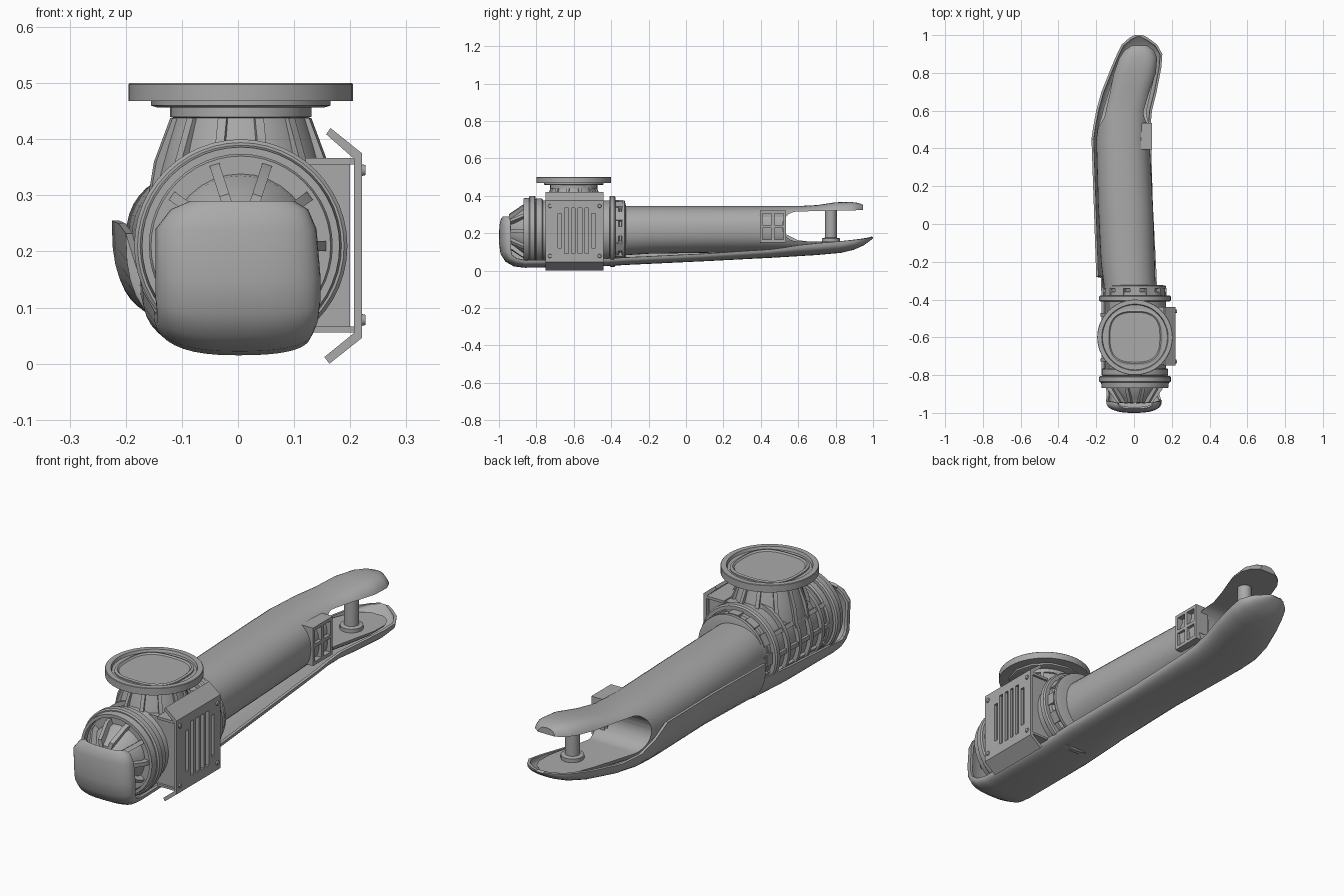
import bpy, bmesh, math
from mathutils import Matrix, Vector

if "Cube" in bpy.data.objects:
    bpy.data.objects.remove(bpy.data.objects["Cube"])

grey = bpy.data.materials.new("mid_grey")
grey.diffuse_color = (0.4, 0.4, 0.4, 1)
grey.use_nodes = True
grey.node_tree.nodes["Principled BSDF"].inputs["Base Color"].default_value = grey.diffuse_color
CX, CY, CZ = 0.005, -0.6, 0.21      # joint head centre


def finish(bm, name, angle=35, recalc=True):
    if recalc:
        bmesh.ops.recalc_face_normals(bm, faces=bm.faces)
    me = bpy.data.meshes.new(name)
    bm.to_mesh(me)
    bm.free()
    me.materials.append(grey)
    ob = bpy.data.objects.new(name, me)
    bpy.context.collection.objects.link(ob)
    activate(ob)
    bpy.ops.object.shade_smooth_by_angle(angle=math.radians(angle))
    return ob


def activate(ob):
    bpy.ops.object.select_all(action='DESELECT')
    ob.select_set(True)
    bpy.context.view_layer.objects.active = ob


def loft(name, rows, closed=True, caps=True, recalc=True, angle=35):
    bm = bmesh.new()
    vs = [[bm.verts.new(p) for p in r] for r in rows]
    n = len(rows[0])
    for a, b in zip(vs, vs[1:]):
        for j in range(n if closed else n - 1):
            k = (j + 1) % n
            bm.faces.new((a[j], b[j], b[k], a[k]))
    if caps:
        bm.faces.new(vs[0])
        bm.faces.new(vs[-1][::-1])
    return finish(bm, name, angle, recalc)


def lathe(name, profile, axis, seg=40, centre=None):
    # profile: (radius, position along the axis)
    cx, cy, cz = centre or (CX, CY, CZ)
    rows = []
    for r, h in profile:
        ring = []
        for i in range(seg):
            c, s = r * math.cos(math.tau * i / seg), r * math.sin(math.tau * i / seg)
            ring.append((cx + c, h, cz + s) if axis == 'Y' else (cx + c, cy + s, h))
        rows.append(ring)
    return loft(name, rows)


def boxes(name, items):
    # items: (low corner, high corner, optional matrix)
    bm = bmesh.new()
    for lo, hi, *m in items:
        lo, hi = Vector(lo), Vector(hi)
        mat = Matrix.Translation((lo + hi) / 2) @ Matrix.Diagonal((*(hi - lo), 1))
        bmesh.ops.create_cube(bm, size=1, matrix=(m[0] if m else Matrix()) @ mat)
    return finish(bm, name)


def prism_y(name, pts, y0, y1):
    return loft(name, [[(x, y, z) for x, z in pts] for y in (y0, y1)])


def cut(ob, cutter):
    m = ob.modifiers.new("cut", 'BOOLEAN')
    m.object, m.operation, m.solver = cutter, 'DIFFERENCE', 'EXACT'
    activate(ob)
    bpy.ops.object.modifier_apply(modifier="cut")
    bpy.data.objects.remove(cutter, do_unlink=True)
    bpy.ops.object.shade_smooth_by_angle(angle=math.radians(35))


def spow(v, p):
    return math.copysign(abs(v) ** p, v)


# Lower shell: y, z of spine, inward direction angle, left x, left depth, right x, right depth
stations = [
    (-.978, .29, 0, -.085, .03, .10, .03), (-.990, .275, 0, -.12, .05, .125, .05),
    (-.998, .24, 0, -.147, .06, .14, .06), (-1.0, .15, 5, -.147, .07, .147, .065),
    (-.992, .09, 22, -.147, .07, .147, .06), (-.965, .047, 45, -.145, .07, .143, .05),
    (-.92, .022, 70, -.145, .07, .135, .045), (-.86, .015, 88, -.15, .08, .13, .04),
    (-.5, .02, 90, -.17, .11, .125, .04), (-.285, .032, 90, -.175, .12, .12, .04),
    (-.28, .032, 90, -.2, .2, .12, .04), (.1, .05, 90, -.213, .2, .1, .04),
    (.45, .068, 90, -.225, .187, .09, .045), (.52, .072, 90, -.215, .13, .088, .05),
    (.6, .077, 90, -.2, .085, .095, .058), (.7, .083, 90, -.172, .066, .12, .063),
    (.83, .095, 90, -.12, .06, .145, .062), (.9, .112, 90, -.09, .052, .15, .052),
    (.95, .135, 90, -.065, .035, .122, .035), (.985, .16, 90, -.025, .016, .075, .016),
    (1.0, .173, 90, .005, .006, .045, .006)]
rows = []
for y, z, ang, xl, dl, xr, dr in stations:
    xc = 0 if y < .45 else (xl + xr) / 2
    row = []
    for i in range(-10, 11):
        a = abs(i) / 10 * math.pi / 2
        w, d = (xc - xl, dl) if i < 0 else (xr - xc, dr)
        dep = d * (1 - max(math.cos(a), 0) ** .75)
        x = xc + math.copysign(w * math.sin(a) ** .8, i)
        row.append((x, y + dep * math.cos(math.radians(ang)), z + dep * math.sin(math.radians(ang))))
    rows.append(row)
shell = loft("lower_shell", rows, closed=False, caps=False, recalc=False)
m = shell.modifiers.new("thickness", 'SOLIDIFY')
m.thickness, m.offset = .012, -1
activate(shell)
bpy.ops.object.modifier_apply(modifier="thickness")
bpy.ops.object.shade_smooth_by_angle(angle=math.radians(35))

# Tube that runs into a fork: y, left x, right x, bottom, top, squareness
tube = [(-.36, -.155, .115, .08, .345, 2.2), (-.2, -.175, .11, .09, .345, 2.2),
        (.1, -.19, .1, .095, .345, 2.2), (.45, -.2, .082, .1, .345, 2.3),
        (.6, -.178, .08, .105, .345, 2.6), (.7, -.145, .1, .11, .35, 3),
        (.8, -.115, .125, .117, .365, 3.3), (.88, -.085, .13, .125, .367, 3.3),
        (.92, -.06, .115, .132, .362, 3), (.945, -.02, .08, .145, .352, 3)]
rows = []
for y, xl, xr, zb, zt, n in tube:
    rows.append([((xl + xr) / 2 + (xr - xl) / 2 * spow(math.cos(t), 2 / n), y,
                  (zb + zt) / 2 + (zt - zb) / 2 * spow(math.sin(t), 2 / n))
                 for t in (math.tau * i / 40 for i in range(40))])
arm = loft("forked_tube", rows)
slot = [(1.1, .155), (1.1, .327), (.8, .32)]
slot += [(.595 - .08 * math.sin(t), .236 + .08 * math.cos(t))
         for t in (math.pi * i / 14 for i in range(15))]
cut(arm, loft("fork_cutter", [[(x, y, z) for y, z in slot] for x in (-.4, .4)]))

# Pivot pin between the prongs
lathe("pivot_pin", [(.048, .145), (.048, .172), (.031, .176), (.031, .335)], 'Z', 24, (.02, .775, 0))

# Lattice window on the right side of the tube
ys, zs = (.395, .457, .52), (.15, .228, .305)
boxes("side_lattice", [((.03, y, .15), (.095, y + .015, .32)) for y in ys]
      + [((.03, .395, z), (.095, .535, z + .015)) for z in zs]
      + [((.02, .395, .15), (.068, .53, .32))])

# Joint head barrel with its collars, along y
lathe("joint_barrel", [(.16, -.85), (.165, -.84), (.165, -.36), (.15, -.355), (.15, -.325)], 'Y', 48)
for nm, r, a, b in (("front_collar", .19, -.84, -.805), ("front_inner_collar", .176, -.805, -.765),
                    ("rear_collar", .19, -.41, -.378)):
    lathe(nm, [(r - .006, a), (r, a + .006), (r, b - .006), (r - .006, b)], 'Y', 48)
lathe("front_lip", [(.163, -.835), (.163, -.868), (.176, -.868), (.18, -.835)], 'Y', 48)


def around_y(i, n, off=0):
    return Matrix.Translation((CX, 0, CZ)) @ Matrix.Rotation(math.tau * (i + off) / n, 4, 'Y')


# Locking blocks behind the rear collar
boxes("rear_lock_blocks", [((-.026, -.38, .13), (.026, -.34, .168), around_y(i, 12)) for i in range(12)])
lathe("rear_lock_ring", [(.16, -.345), (.165, -.341), (.165, -.328), (.14, -.322)], 'Y', 48)

# Ribbed front hub
lathe("front_hub", [(.13, -.84), (.125, -.87), (.085, -.92), (.07, -.945)], 'Y', 32)
bm = bmesh.new()
for i in range(10):
    mt = around_y(i, 10, .5)
    prof = [(-.84, .05), (-.84, .155), (-.875, .145), (-.945, .095), (-.95, .05)]
    a, b = ([bm.verts.new(mt @ Vector((x, y, r))) for y, r in prof] for x in (-.009, .009))
    bm.faces.new(a)
    bm.faces.new(b[::-1])
    for j in range(5):
        k = (j + 1) % 5
        bm.faces.new((a[j], b[j], b[k], a[k]))
finish(bm, "front_hub_ribs")

# Curved ribs around the left side of the barrel, with short cross ribs
for i, y in enumerate((-.72, -.64, -.56, -.48)):
    arc = [math.radians(85 + 8 * k) for k in range(21)]
    pts = [(CX + .183 * math.cos(t), CZ + .183 * math.sin(t)) for t in arc]
    pts += [(CX + .15 * math.cos(t), CZ + .15 * math.sin(t)) for t in reversed(arc)]
    prism_y(f"barrel_rib_{i + 1}", pts, y - .009, y + .009)
boxes("barrel_cross_ribs", [((-.009, -.77, .15), (.009, -.40, .176), around_y(-k, 12)) for k in (2, 3, 4)])

# Neck, fins and round mounting flange
lathe("neck", [(.16, .24), (.155, .32), (.135, .39), (.12, .438), (.126, .44), (.126, .46)], 'Z', 40)
bm = bmesh.new()
for i in range(12):
    mt = Matrix.Translation((CX, CY, 0)) @ Matrix.Rotation(math.tau * (i + .5) / 12, 4, 'Z')
    prof = [(.08, .28), (.172, .28), (.158, .36), (.128, .438), (.08, .438)]
    a, b = ([bm.verts.new(mt @ Vector((r, w, z))) for r, z in prof] for w in (-.008, .008))
    bm.faces.new(a)
    bm.faces.new(b[::-1])
    for j in range(5):
        k = (j + 1) % 5
        bm.faces.new((a[j], b[j], b[k], a[k]))
finish(bm, "neck_fins")
lathe("flange_under_ring", [(.15, .457), (.16, .46), (.16, .472)], 'Z', 12)
lathe("mounting_flange", [(.2, .468), (.2, .498), (.198, .5), (.176, .5), (.172, .488)], 'Z', 48)
pad = [[(CX + r * spow(math.cos(t), .72), CY + r * spow(math.sin(t), .72), z)
        for t in (math.tau * i / 40 for i in range(40))]
       for r, z in ((.148, .48), (.148, .494), (.138, .497), (.132, .491))]
loft("flange_pad", pad)

# Side box and slotted cover plate with bent edges
boxes("side_box", [((.06, -.735, .06), (.2, -.45, .362))])
prism_y("cover_bracket_top", [(.12, .355), (.212, .355), (.212, .367), (.12, .367)], -.745, -.44)
prism_y("cover_bracket_bottom", [(.12, .056), (.212, .056), (.212, .066), (.12, .066)], -.745, -.44)
plate = boxes("cover_plate", [((.207, -.75, .05), (.221, -.44, .372))])
slots = []
for i in range(6):
    y, d = -.685 + i * .036, .03 * (i in (0, 5))
    slots.append(((.15, y, .09 + d), (.3, y + .02, .335 - d)))
cut(plate, boxes("slot_cutter", slots))
prism_y("cover_lip_top", [(.221, .365), (.221, .375), (.165, .42), (.157, .409), (.207, .365)], -.75, -.44)
prism_y("cover_lip_bottom", [(.221, .055), (.221, .046), (.163, 0), (.154, .012), (.207, .055)], -.75, -.44)
bm = bmesh.new()
for y in (-.728, -.462):
    for z in (.078, .345):
        bmesh.ops.create_cone(bm, cap_ends=True, segments=12, radius1=.011, radius2=.009, depth=.008,
                              matrix=Matrix.Translation((.223, y, z)) @ Matrix.Rotation(math.pi / 2, 4, 'Y'))
finish(bm, "cover_screws")
